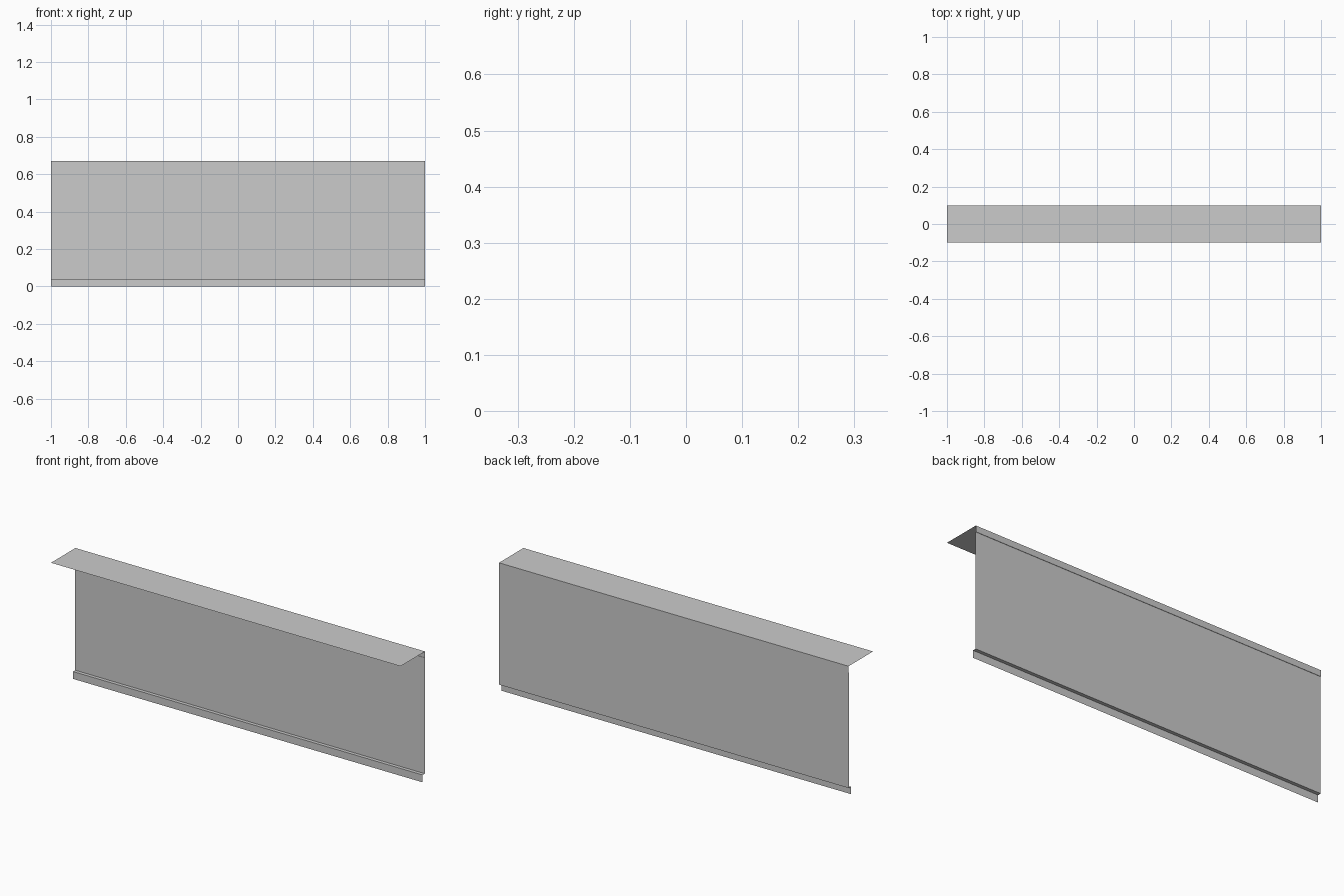
import bpy
import bmesh

if "Cube" in bpy.data.objects:
    bpy.data.objects.remove(bpy.data.objects["Cube"])

LENGTH = 2.0
TOP = 0.669


def extrude_sheet(name, profile, length):
    """Sweep an open (y, z) profile along x as a thin folded sheet."""
    bm = bmesh.new()
    verts = [bm.verts.new((-length / 2, y, z)) for y, z in profile]
    edges = [bm.edges.new(pair) for pair in zip(verts, verts[1:])]
    swept = bmesh.ops.extrude_edge_only(bm, edges=edges)["geom"]
    moved = [g for g in swept if isinstance(g, bmesh.types.BMVert)]
    bmesh.ops.translate(bm, verts=moved, vec=(length, 0, 0))
    bmesh.ops.recalc_face_normals(bm, faces=bm.faces)
    mesh = bpy.data.meshes.new(name)
    bm.to_mesh(mesh)
    bm.free()
    obj = bpy.data.objects.new(name, mesh)
    bpy.context.collection.objects.link(obj)
    return obj


# Folded sheet: top flange, short hem, main face, small step and drip lip
extrude_sheet("folded_flashing", [
    (-0.10, TOP),
    (0.10, TOP),
    (0.10, 0.637),
    (0.098, 0.637),
    (0.098, 0.038),
    (0.08, 0.038),
    (0.08, 0.0),
], LENGTH)
